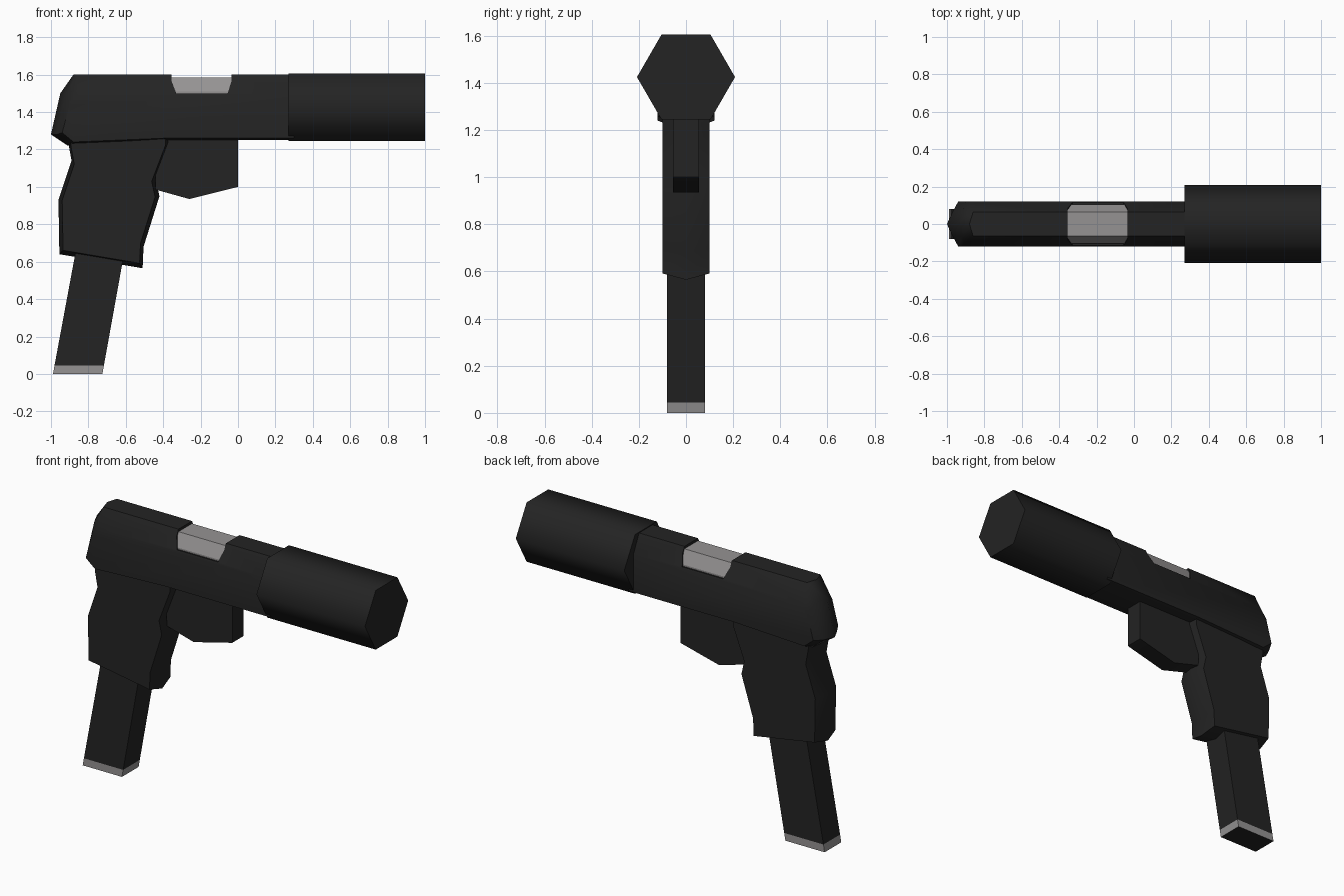
import bpy, bmesh, math

if "Cube" in bpy.data.objects:
    bpy.data.objects.remove(bpy.data.objects["Cube"])


def material(name, rgb):
    m = bpy.data.materials.new(name)
    m.diffuse_color = (*rgb, 1)
    m.use_nodes = True
    m.node_tree.nodes["Principled BSDF"].inputs["Base Color"].default_value = m.diffuse_color
    return m


BLACK = material("matte black", (0.017, 0.017, 0.017))
GRAY = material("bare metal gray", (0.30, 0.29, 0.29))


def loft(name, columns, mat):
    """Skin equal-length (x, z) outlines placed at increasing y."""
    bm = bmesh.new()
    rings = [[bm.verts.new((x, y, z)) for x, z in pts] for y, pts in columns]
    n = len(rings[0])
    bm.faces.new(rings[0])
    bm.faces.new(rings[-1][::-1])
    for a, b in zip(rings, rings[1:]):
        for i in range(n):
            j = (i + 1) % n
            bm.faces.new((a[i], a[j], b[j], b[i]))
    bmesh.ops.recalc_face_normals(bm, faces=bm.faces)
    me = bpy.data.meshes.new(name)
    bm.to_mesh(me)
    bm.free()
    me.materials.append(mat)
    ob = bpy.data.objects.new(name, me)
    bpy.context.collection.objects.link(ob)
    return ob


def prism(name, profile, half, mat):
    return loft(name, [(-half, profile), (half, profile)], mat)


def smooth(ob, degrees):
    bpy.ops.object.select_all(action='DESELECT')
    ob.select_set(True)
    bpy.context.view_layer.objects.active = ob
    bpy.ops.object.shade_smooth_by_angle(angle=math.radians(degrees))


# Slide: centre ridge at the rear, sloping shoulders, rounded back
mid = [(-1.0, 1.28), (-.95, 1.5), (-.88, 1.6), (.3, 1.6), (.3, 1.25), (-.4, 1.25), (-.91, 1.22)]
inner = [(-.97, 1.28), (-.92, 1.5), (-.86, 1.6), (.3, 1.6), (.3, 1.25), (-.4, 1.25), (-.9, 1.22)]
side = [(-.94, 1.29), (-.90, 1.44), (-.86, 1.49), (.3, 1.49), (.3, 1.26), (-.4, 1.26), (-.88, 1.24)]
slide = loft("slide", [(-.12, side), (-.065, inner), (0, mid), (.065, inner), (.12, side)], BLACK)

# Ejection port cut into the top of the slide
cutter = prism("port_cutter", [(-.355, 1.7), (-.355, 1.565), (-.33, 1.5), (-.055, 1.5),
                               (-.035, 1.565), (-.035, 1.7)], .3, BLACK)
cutter.hide_render = True
cut = slide.modifiers.new("port", 'BOOLEAN')
cut.operation = 'DIFFERENCE'
cut.object = cutter
cut.solver = 'EXACT'
bpy.context.view_layer.objects.active = slide
bpy.ops.object.modifier_apply(modifier=cut.name)
bpy.data.objects.remove(cutter)
smooth(slide, 50)

# Gray chamber showing through the port
low = [(-.357, 1.45), (-.033, 1.45), (-.033, 1.51), (-.357, 1.51)]
high = [(-.357, 1.45), (-.033, 1.45), (-.033, 1.585), (-.357, 1.585)]
loft("chamber", [(-.105, low), (-.065, high), (.065, high), (.105, low)], GRAY)

# Six-sided silencer
bpy.ops.mesh.primitive_cylinder_add(vertices=6, radius=.208, depth=.73,
                                    location=(.635, 0, 1.425), rotation=(0, math.pi / 2, 0))
silencer = bpy.context.object
silencer.name = "silencer"
bpy.ops.object.transform_apply(location=True, rotation=True)
# keep two corners pointing sideways
if max(abs(v.co.y) for v in silencer.data.vertices) < .2:
    for v in silencer.data.vertices:
        v.co.y, v.co.z = v.co.z - 1.425, v.co.y + 1.425
    silencer.data.flip_normals()
silencer.data.materials.append(BLACK)
smooth(silencer, 65)

# Grip, slightly bulged along its centre line
grip_profile = [(-.91, 1.35), (-.91, 1.25), (-.89, 1.14), (-.96, .93), (-.955, .64), (-.51, .565),
                (-.505, .68), (-.42, .95), (-.44, 1.04), (-.36, 1.25), (-.36, 1.35)]
grip_side = [(-.71 + (x + .71) * .92, .9 + (z - .9) * .92) for x, z in grip_profile]
grip = loft("grip", [(-.1, grip_side), (0, grip_profile), (.1, grip_side)], BLACK)
smooth(grip, 50)

# Solid trigger guard
guard = prism("trigger_guard", [(-.45, 1.3), (0, 1.3), (0, 1.0), (-.26, .935), (-.44, .985)],
              .055, BLACK)
smooth(guard, 40)

# Magazine and its gray foot with a dark underside
prism("magazine", [(-.981, .045), (-.717, .045), (-.59, .75), (-.85, .75)], .08, BLACK)
foot = prism("magazine_foot", [(-.989, 0), (-.725, 0), (-.717, .045), (-.981, .045)], .08, GRAY)
foot.data.materials.append(BLACK)
for p in foot.data.polygons:
    if p.normal.z < -.9:
        p.material_index = 1
